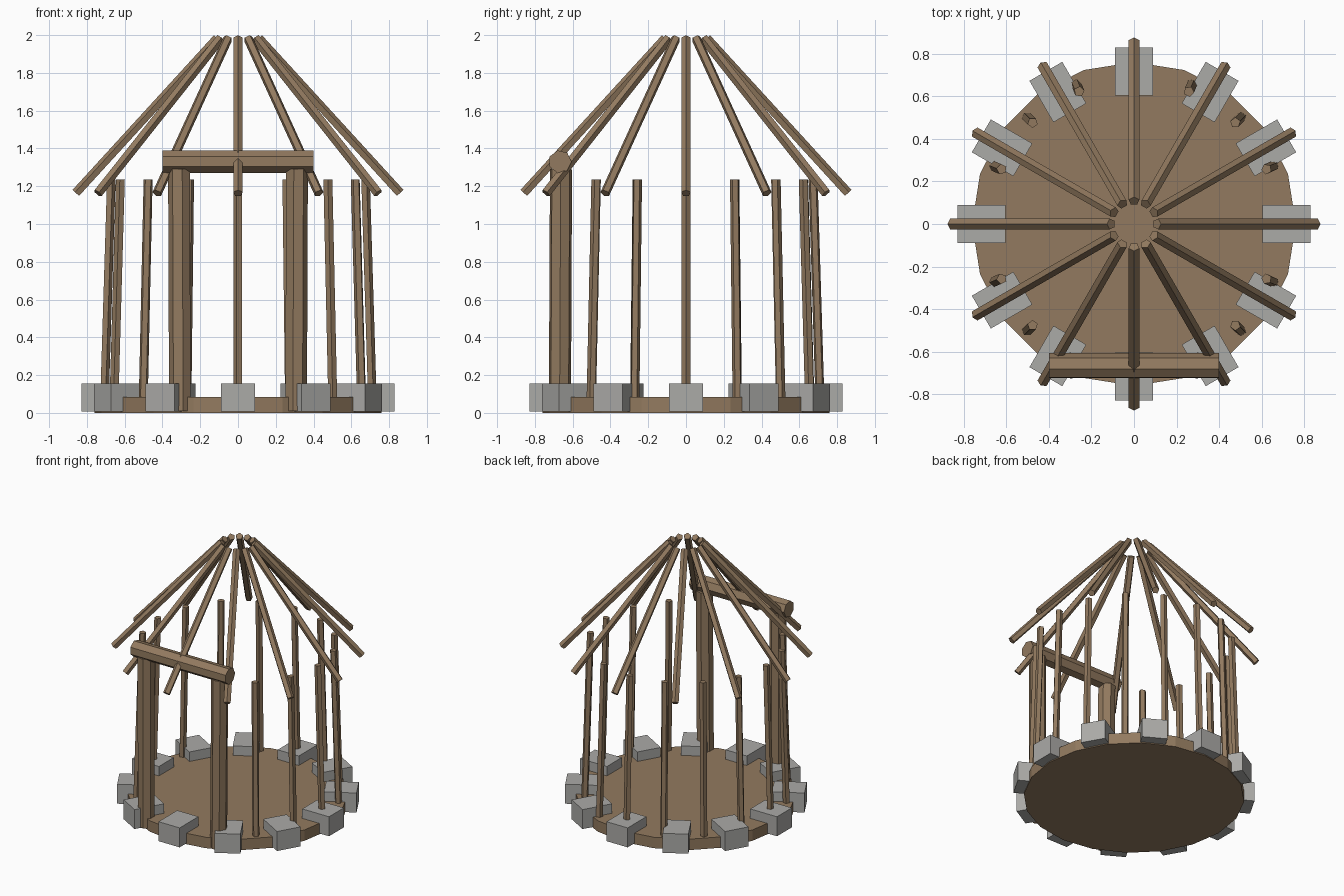
import bpy
from math import sin, cos, pi, radians
from mathutils import Vector, Matrix

default = bpy.data.objects.get("Cube")
if default:
    bpy.data.objects.remove(default)


def material(name, color):
    m = bpy.data.materials.new(name)
    m.use_nodes = True
    m.diffuse_color = color
    m.node_tree.nodes["Principled BSDF"].inputs["Base Color"].default_value = color
    return m


wood = material("brown wood", (0.29, 0.195, 0.115, 1))
stone = material("grey stone", (0.41, 0.405, 0.39, 1))


def polar(radius, degrees, z):
    a = radians(degrees)
    return Vector((radius * cos(a), radius * sin(a), z))


def pole(name, start, end, radius, sides, roll=0.0):
    """Flat-sided timber running between two points."""
    axis = end - start
    bpy.ops.mesh.primitive_cylinder_add(vertices=sides, radius=radius, depth=axis.length)
    ob = bpy.context.object
    ob.name = name
    turn = axis.to_track_quat('Z', 'Y').to_matrix().to_4x4()
    ob.matrix_world = (Matrix.Translation((start + end) / 2) @ turn
                       @ Matrix.Rotation(roll, 4, 'Z'))
    ob.data.materials.append(wood)
    return ob


# Round wooden floor
pole("floor", Vector((0, 0, 0)), Vector((0, 0, 0.083)), 0.76, 20)

# Foundation stones and roof rafters, one of each every 30 degrees
for i in range(12):
    angle = i * 30
    bpy.ops.mesh.primitive_cube_add(size=1, location=polar(0.715, angle, 0.081),
                                    rotation=(0, 0, radians(angle)))
    block = bpy.context.object
    block.name = f"foundation_stone_{i + 1}"
    block.scale = (0.225, 0.178, 0.148)
    block.data.materials.append(stone)

    pole(f"rafter_{i + 1}", polar(0.857, angle, 1.163), polar(0.108, angle, 1.982),
         0.026, 5)

# Thin wall posts lean slightly inward, leaving the front doorway open
for i in range(16):
    if i in (11, 12, 13):
        continue
    angle = i * 22.5
    pole(f"wall_post_{i + 1}", polar(0.71, angle, 0.04), polar(0.673, angle, 1.235),
         0.025, 5, radians(angle))

# Heavy door posts and the lintel across them
for side, label in ((1, "left"), (-1, "right")):
    pole(f"door_post_{label}", Vector((side * 0.305, -0.668, 0.01)),
         Vector((side * 0.31, -0.662, 1.29)), 0.06, 7, pi / 7)
pole("door_lintel", Vector((-0.4, -0.667, 1.33)), Vector((0.4, -0.667, 1.33)), 0.061, 7,
     radians(12))
